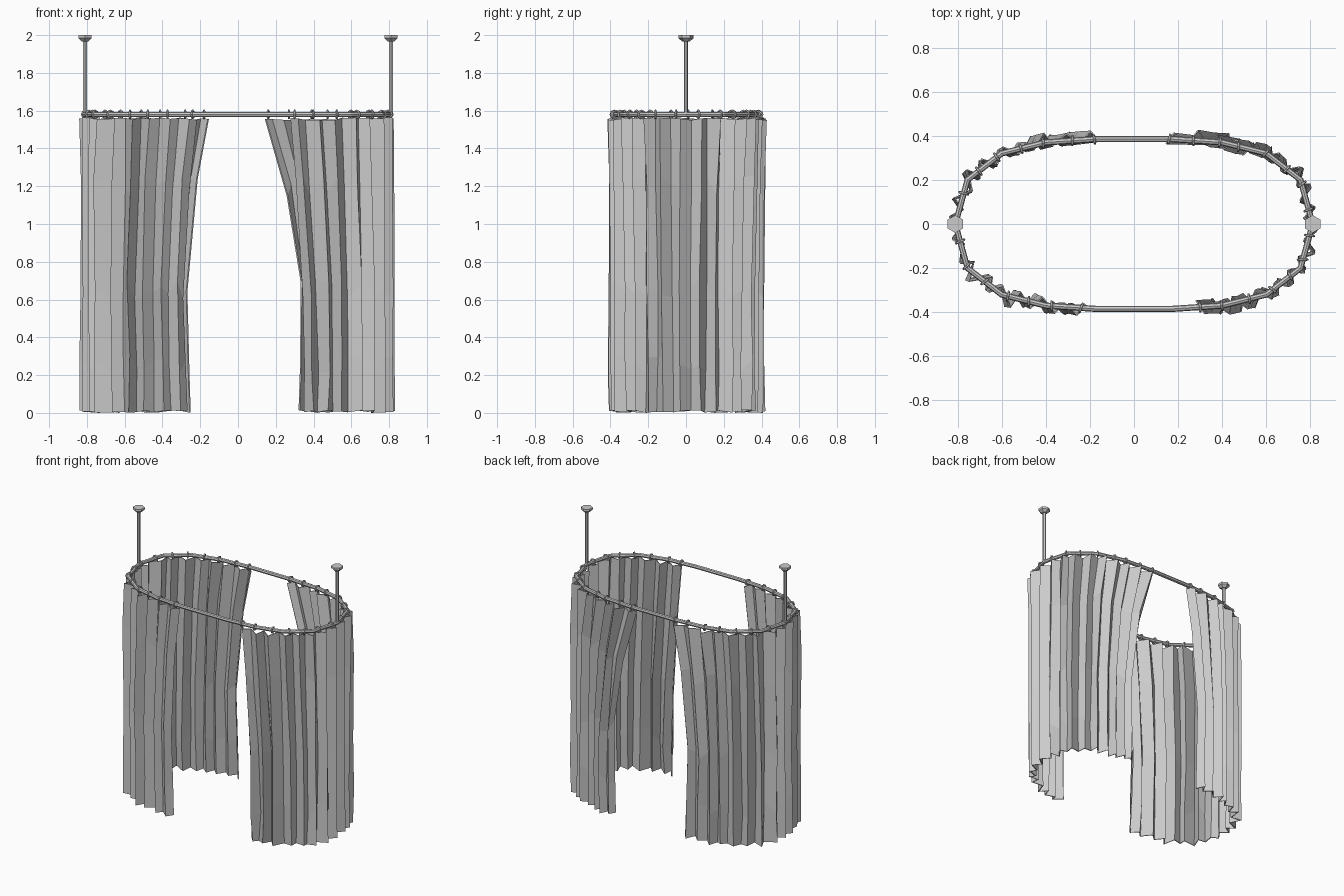
import bpy, bmesh, math, random
from mathutils import Vector

random.seed(4)
if "Cube" in bpy.data.objects:
    bpy.data.objects.remove(bpy.data.objects["Cube"])

grey = bpy.data.materials.new("soft grey")
grey.use_nodes = True
grey.diffuse_color = (0.6, 0.6, 0.6, 1)
grey.node_tree.nodes["Principled BSDF"].inputs["Base Color"].default_value = (0.6, 0.6, 0.6, 1)

RAIL_Z = 1.58
UP = Vector((0, 0, 1))


def finish(bm, name):
    bmesh.ops.recalc_face_normals(bm, faces=bm.faces[:])
    mesh = bpy.data.meshes.new(name)
    bm.to_mesh(mesh)
    bm.free()
    mesh.materials.append(grey)
    obj = bpy.data.objects.new(name, mesh)
    bpy.context.collection.objects.link(obj)
    return obj


def bridge(bm, a, b, closed=True):
    n = len(a)
    for i in range(n if closed else n - 1):
        j = (i + 1) % n
        bm.faces.new((a[i], a[j], b[j], b[i]))


def loop_tube(bm, path, radius, sides, axis):
    """Tube along a closed path lying in the plane across axis."""
    rings = []
    for i, p in enumerate(path):
        out = (path[(i + 1) % len(path)] - path[i - 1]).normalized().cross(axis)
        ring = []
        for k in range(sides):
            a = math.tau * k / sides
            ring.append(bm.verts.new(p + radius * (out * math.cos(a) + axis * math.sin(a))))
        rings.append(ring)
    for i in range(len(rings)):
        bridge(bm, rings[i - 1], rings[i])


# Half of the oval rail, from front middle round to back middle
quarter = [(0, .385), (.17, .385), (.4, .37), (.6, .32), (.755, .2)]
half = [(x, -y) for x, y in quarter] + [(.81, 0)] + quarter[::-1]
half = [Vector((x, y, 0)) for x, y in half]
LENGTH = sum((b - a).length for a, b in zip(half, half[1:]))


def along(s):
    for a, b in zip(half, half[1:]):
        d = (b - a).length
        if s <= d:
            break
        s -= d
    return a + (b - a) * (s / d)


def frame(s):
    """Point, tangent and outward direction at a distance along the half oval."""
    t = (along(s + .04) - along(s - .04)).normalized()
    return along(s), t, t.cross(UP)


def mirrored(v, side):
    return Vector((v.x * side, v.y, v.z))


# Rail
bm = bmesh.new()
oval = half[1:-1] + [mirrored(p, -1) for p in half[-2:0:-1]]
loop_tube(bm, [p + UP * RAIL_Z for p in oval], .014, 8, UP)
finish(bm, "rail")


def ceiling_pole(side, name):
    """Thin rod with a hexagonal ceiling mount."""
    bm = bmesh.new()
    rings = []
    for r, z in [(.011, RAIL_Z), (.011, 1.966), (.02, 1.966), (.04, 1.984), (.04, 2)]:
        rings.append([bm.verts.new((side * .81 + r * math.sin(math.tau * k / 6),
                                    r * math.cos(math.tau * k / 6), z)) for k in range(6)])
    for a, b in zip(rings, rings[1:]):
        bridge(bm, a, b)
    bm.faces.new(rings[0])
    bm.faces.new(rings[-1])
    finish(bm, name)


def hanging_rings(side, front, back, name):
    bm = bmesh.new()
    count = 15
    for i in range(count):
        s = front + .02 + (LENGTH - back - front - .04) * i / (count - 1)
        if 0 < i < count - 1:
            s += random.uniform(-.02, .02)
        p, t, out = frame(s)
        axis = mirrored((t + out * random.uniform(-.3, .3)).normalized(), side)
        u = axis.cross(UP).normalized()
        w = u.cross(axis)
        turn = [math.tau * k / 8 for k in range(8)]
        centre = mirrored(p, side) + UP * RAIL_Z
        loop_tube(bm, [centre + .02 * (u * math.cos(a) + w * math.sin(a)) for a in turn],
                  .006, 5, axis)
    finish(bm, name)


def curtain(side, front, back, name):
    """Pleated sheet; front and back list how far each free edge is from the middle, top to bottom."""
    heights = [1.565, 1.2, .65, .25, 0]
    folds = 34
    start, span = front[0], LENGTH - front[0] - back[0]
    shift = [0] + [random.uniform(-.3, .3) for _ in range(folds - 1)] + [0]
    depth = [(1 if i % 2 else -1) * random.uniform(.016, .04) + .004 for i in range(folds + 1)]
    bm = bmesh.new()
    rows = []
    for r, z in enumerate(heights):
        row = []
        for i in range(folds + 1):
            t = (i + shift[i]) / folds
            s = start + span * t
            s += (front[r] - front[0]) * (1 - t) ** 4 - (back[r] - back[0]) * t ** 4
            s += random.uniform(-.006, .006)
            p, _, out = frame(s)
            p = p + out * (depth[i] + random.uniform(-.005, .005))
            drop = random.uniform(0, .015) if r in (0, len(heights) - 1) else random.uniform(-.06, .06)
            row.append(bm.verts.new((p.x * side, p.y, z + (-drop if r == 0 else drop))))
        rows.append(row)
    for a, b in zip(rows, rows[1:]):
        bridge(bm, a, b, closed=False)
    obj = finish(bm, name)
    cloth = obj.modifiers.new("cloth thickness", "SOLIDIFY")
    cloth.thickness = .008
    cloth.offset = 0


# Free edges of the two curtains, from top to bottom
edges = {
    "left": (1, [.28, .31, .35, .36, .36], [.14, .26, .335, .335, .33]),
    "right": (-1, [.22, .26, .29, .28, .27], [.16, .22, .27, .265, .26]),
}
for word, (side, front, back) in edges.items():
    curtain(side, front, back, word + "_curtain")
    hanging_rings(side, front[0], back[0], word + "_rings")
    ceiling_pole(side, word + "_ceiling_pole")
